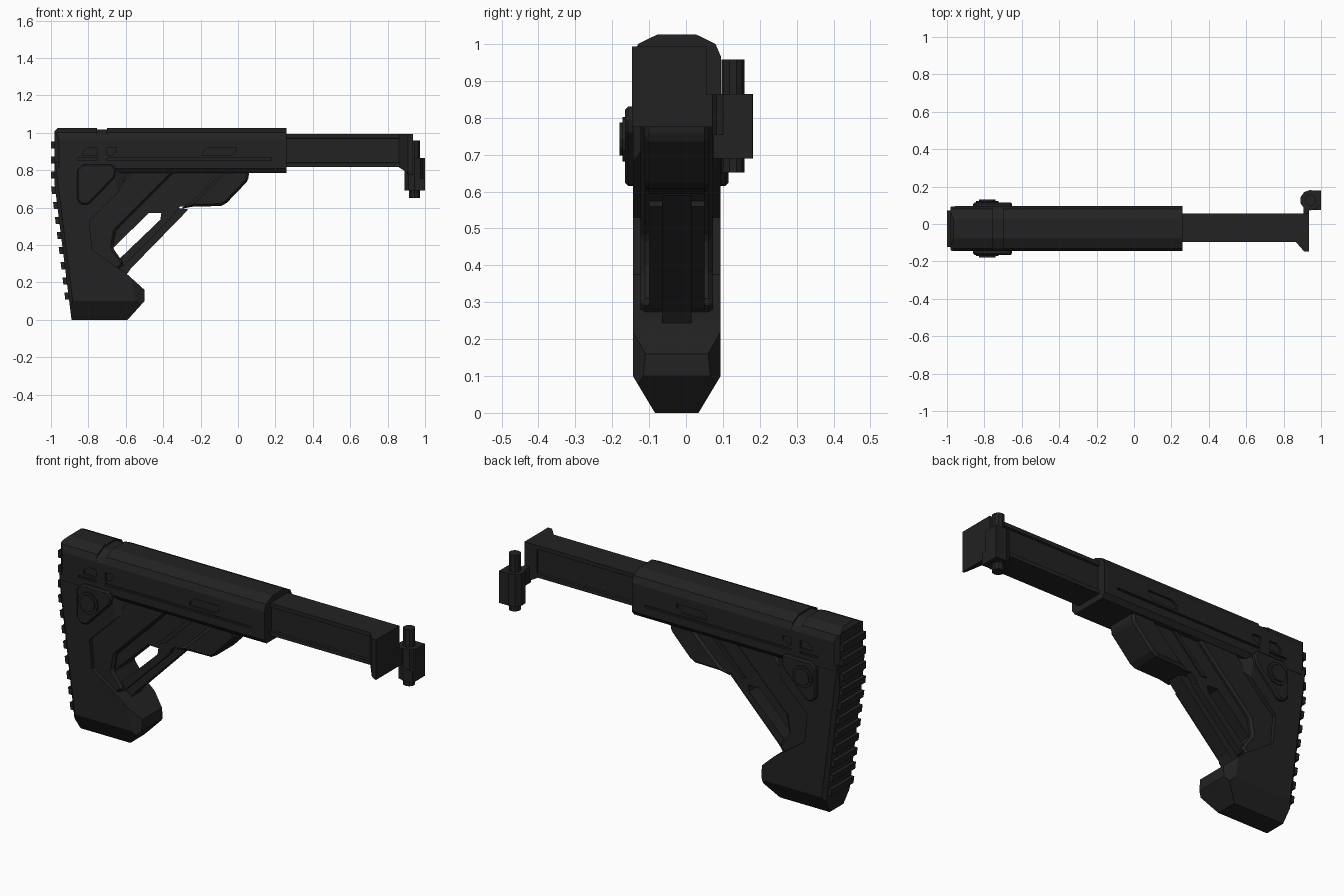
import bpy, bmesh, math
from mathutils import Vector

if "Cube" in bpy.data.objects:
    bpy.data.objects.remove(bpy.data.objects["Cube"])

YC = -0.025  # centre plane of the stock

black = bpy.data.materials.new("matte_black")
black.diffuse_color = (0.016, 0.016, 0.016, 1)
black.use_nodes = True
black.node_tree.nodes["Principled BSDF"].inputs["Base Color"].default_value = black.diffuse_color


def finish(bm, name, bevel=0.0):
    bmesh.ops.recalc_face_normals(bm, faces=bm.faces[:])
    me = bpy.data.meshes.new(name)
    bm.to_mesh(me)
    bm.free()
    me.materials.append(black)
    ob = bpy.data.objects.new(name, me)
    bpy.context.collection.objects.link(ob)
    if bevel:
        m = ob.modifiers.new("bevel", 'BEVEL')
        m.width, m.segments, m.limit_method = bevel, 1, 'ANGLE'
        m.angle_limit = math.radians(35)
    return ob


def extrude(ring, vec):
    """Closed solid from a flat ring of points pushed along vec."""
    bm = bmesh.new()
    f = bm.faces.new([bm.verts.new(p) for p in ring])
    new = bmesh.ops.extrude_face_region(bm, geom=[f])["geom"]
    bmesh.ops.translate(bm, vec=vec, verts=[g for g in new if isinstance(g, bmesh.types.BMVert)])
    return bm


def side_prism(pts, y0, y1):
    return extrude([(x, y0, z) for x, z in pts], (0, y1 - y0, 0))


def slab(name, pts, half, bevel=0.0):
    return finish(side_prism(pts, YC - half, YC + half), name, bevel)


def chamfer(bm, co, no):
    """Slice off everything beyond a plane and cap the cut."""
    r = bmesh.ops.bisect_plane(bm, geom=bm.verts[:] + bm.edges[:] + bm.faces[:],
                               plane_co=co, plane_no=Vector(no).normalized(), clear_outer=True)
    bmesh.ops.triangle_fill(bm, edges=[g for g in r["geom_cut"] if isinstance(g, bmesh.types.BMEdge)],
                            use_beauty=True)


def box(name, x, y, z, bevel=0.0):
    return finish(side_prism([(x[0], z[0]), (x[1], z[0]), (x[1], z[1]), (x[0], z[1])], *y), name, bevel)


def cut(ob, cutter):
    m = ob.modifiers.new("cut", 'BOOLEAN')
    m.operation, m.solver, m.object = 'DIFFERENCE', 'EXACT', cutter
    bpy.context.view_layer.objects.active = ob
    bpy.ops.object.modifier_apply(modifier=m.name)
    bpy.data.objects.remove(cutter)


# receiver: octagonal sleeve with a shallow cross groove on top
half_section = [(0.10, 0.785), (0.12, 0.81), (0.12, 0.965), (0.105, 1.0), (0.052, 1.026)]
def sleeve(name, x0, x1, drop=0.0):
    ring = [(s * w, z - (drop if z > 0.98 else 0))
            for s, pts in ((1, half_section), (-1, half_section[::-1])) for w, z in pts]
    return extrude([(x0, YC + w, z) for w, z in ring], (x1 - x0, 0, 0))

bm = sleeve("receiver_rear", -0.98, -0.755)
for s in (-1, 1):
    chamfer(bm, (-0.98, YC + s * 0.098, 0), (-1, s, 0))
chamfer(bm, (-0.98, 0, 1.01), (-1, 0, 1))
rear = finish(bm, "receiver_rear")
finish(sleeve("receiver_groove", -0.755, -0.70, 0.009), "receiver_groove")
front = finish(sleeve("receiver_front", -0.70, 0.26), "receiver_front")

# side slots and long grooves, mirrored on both sides
for s in (-1, 1):
    y = sorted((YC + s * 0.108, YC + s * 0.14))
    for x in (-0.83, -0.19):
        slot = [(x, 0.878), (x + 0.15, 0.878), (x + 0.18, 0.9), (x + 0.18, 0.922),
                (x + 0.03, 0.922), (x, 0.9)]
        for ob in ((rear, front) if x < -0.5 else (front,)):
            cut(ob, finish(side_prism(slot, *y), "slot_cutter"))
    for ob in (rear, front):
        cut(ob, box("groove_cutter", (-0.86, 0.18), y, (0.852, 0.864)))

# butt: thick rear frame with hooked toe
butt = [(-0.98, 0.84), (-0.98, 0.72), (-0.89, 0), (-0.59, 0), (-0.5, 0.1), (-0.5, 0.16),
        (-0.6, 0.25), (-0.66, 0.29), (-0.78, 0.375), (-0.795, 0.53), (-0.535, 0.785), (-0.535, 0.84)]
bm = side_prism(butt, YC - 0.119, YC + 0.119)
for s in (-1, 1):
    chamfer(bm, (0, YC + s * 0.119, 0.1), (0, s * 0.1, -0.06))
    chamfer(bm, (-0.98, YC + s * 0.1, 0.72), (-1, s, -0.125))
    chamfer(bm, (-0.5, YC + s * 0.085, 0.16), (0.6, s, 0.1))
finish(bm, "butt")

# ribs of the butt pad follow the slanted rear face
def rear_x(z):
    return -0.98 if z > 0.72 else -0.98 + (0.72 - z) * 0.125

for i in range(11):
    z = 0.935 - i * 0.0808
    a, b = z - 0.019, z + 0.019
    slab("butt_rib_%d" % (i + 1), [(rear_x(a) - 0.02, a), (rear_x(a) + 0.02, a),
                                   (rear_x(b) + 0.02, b), (rear_x(b) - 0.02, b)], 0.098)

# stepped web between butt and receiver
slab("web_frame", [(-0.82, 0.40), (-0.82, 0.53), (-0.57, 0.80), (-0.33, 0.80), (-0.655, 0.475),
                   (-0.67, 0.385), (-0.61, 0.30), (-0.66, 0.25), (-0.78, 0.33)], 0.098, 0.012)
slab("web_panel", [(-0.72, 0.40), (-0.67, 0.382), (-0.475, 0.572), (-0.41, 0.57), (-0.415, 0.535),
                   (-0.38, 0.535), (-0.31, 0.605), (-0.25, 0.605), (-0.02, 0.80), (-0.40, 0.80)], 0.075)
slab("web_rib", [(-0.40, 0.605), (-0.37, 0.605), (-0.18, 0.795), (-0.21, 0.795)], 0.083)

# open strut below the web: wide upper rail, narrow lower rail
slab("strut_upper", [(-0.68, 0.29), (-0.62, 0.28), (-0.34, 0.56), (-0.34, 0.60), (-0.41, 0.54),
                     (-0.645, 0.315)], 0.075)
slab("strut_lower", [(-0.66, 0.29), (-0.60, 0.235), (-0.572, 0.275), (-0.265, 0.59), (-0.34, 0.60)], 0.04)

# front grip pod under the receiver
grip = [(-0.31, 0.592), (-0.24, 0.605), (-0.09, 0.608), (-0.06, 0.625), (0.055, 0.745), (0.06, 0.80),
        (-0.07, 0.80), (-0.24, 0.635)]
slab("grip_pod", grip, 0.088, 0.02)

# three-cornered side plates with round buttons
plate = [(-0.86, 0.80), (-0.86, 0.64), (-0.835, 0.615), (-0.80, 0.615), (-0.66, 0.76),
         (-0.65, 0.80), (-0.67, 0.83), (-0.83, 0.83)]
for s, side in ((-1, "front"), (1, "back")):
    finish(side_prism(plate, YC + s * 0.11, YC + s * 0.14), side + "_side_plate", 0.008)
    for label, r, d in (("collar", 0.06, 0.147), ("button", 0.045, 0.155)):
        disc = [(-0.785 + r * math.cos(math.tau * k / 12), 0.742 + r * math.sin(math.tau * k / 12))
                for k in range(12)]
        finish(side_prism(disc, YC + s * 0.11, YC + s * d), side + "_" + label)

# buffer tube with recessed side panels
bm = side_prism([(0.2, 0.818), (0.92, 0.818), (0.92, 0.993), (0.2, 0.993)], -0.095, 0.055)
bm.normal_update()
bmesh.ops.recalc_face_normals(bm, faces=bm.faces[:])
sides = [f for f in bm.faces if abs(f.normal.y) > 0.9]
bmesh.ops.inset_individual(bm, faces=sides, thickness=0.03, depth=0)
bmesh.ops.inset_individual(bm, faces=sides, thickness=0.004, depth=-0.01)
finish(bm, "buffer_tube")

# flared end plate
flare = [(0.86, -0.09), (0.91, -0.147), (0.935, -0.147), (0.935, 0.055), (0.86, 0.055)]
bm = extrude([(x, y, 0.775) for x, y in flare], (0, 0, 0.218))
chamfer(bm, (0.86, 0, 0.815), (-0.6, 0, -1))
finish(bm, "end_plate")
box("hinge_tab", (0.905, 0.935), (0.04, 0.11), (0.775, 0.865))

# hinge knuckle and pin
def post(name, r, z0, z1, n=10):
    ring = [(0.943 + r * math.cos(math.tau * (k + 0.5) / n), 0.127 + r * math.sin(math.tau * (k + 0.5) / n), z0)
            for k in range(n)]
    return finish(extrude(ring, (0, 0, z1 - z0)), name)

post("hinge_pin", 0.031, 0.652, 0.958)
post("hinge_knuckle", 0.055, 0.69, 0.865)
box("hinge_lug", (0.943, 1.0), (0.075, 0.18), (0.69, 0.755))
box("hinge_leaf", (0.95, 1.0), (0.10, 0.18), (0.75, 0.865))
